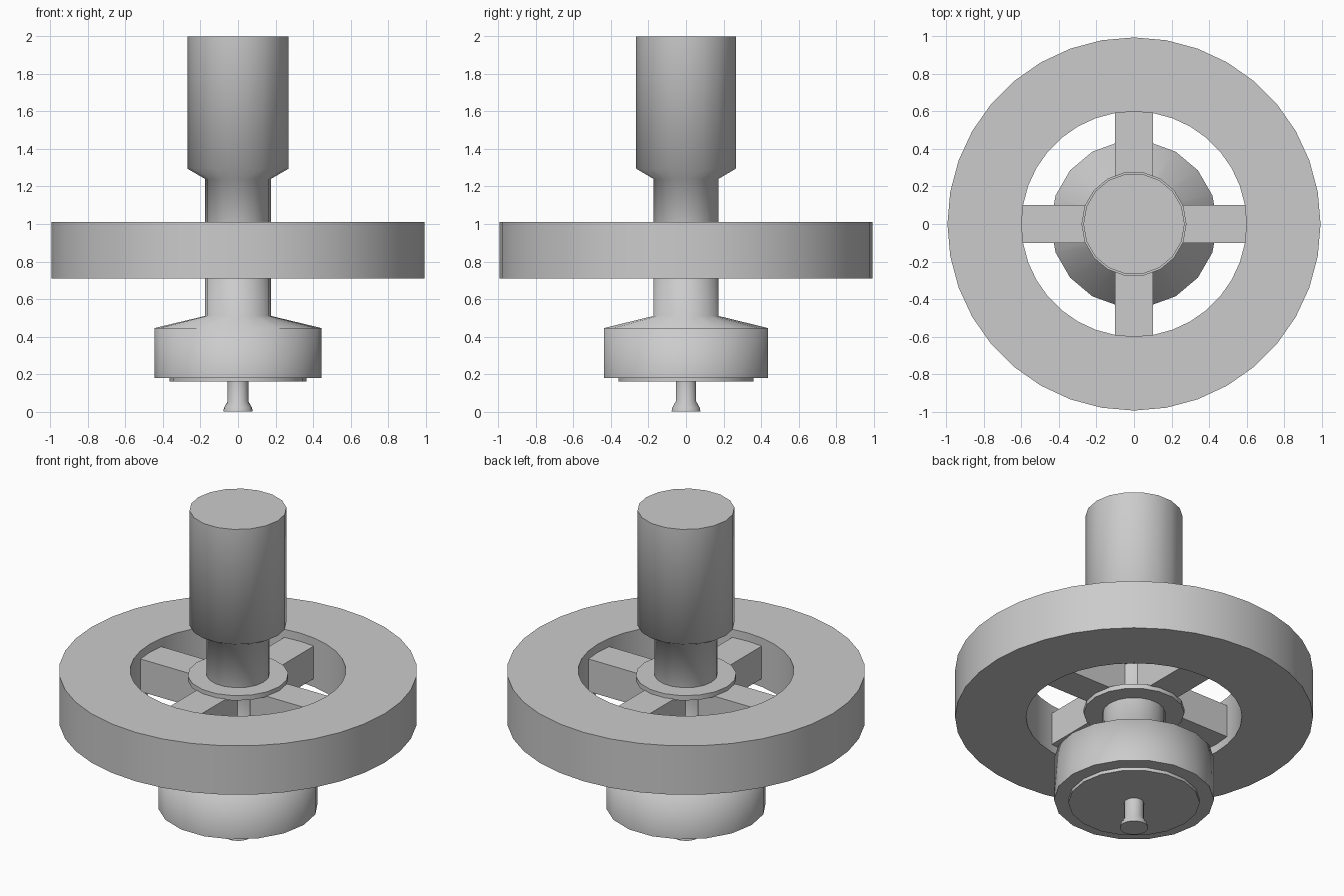
import bpy, bmesh
from math import radians, cos, sin, pi

if "Cube" in bpy.data.objects:
    bpy.data.objects.remove(bpy.data.objects["Cube"])


def finish(bm, name):
    """Smooth the curved walls, keep the right-angled rims sharp."""
    bmesh.ops.recalc_face_normals(bm, faces=bm.faces)
    for f in bm.faces:
        f.smooth = True
    for e in bm.edges:
        e.smooth = e.calc_face_angle(0) < radians(80)
    me = bpy.data.meshes.new(name)
    bm.to_mesh(me)
    bm.free()
    ob = bpy.data.objects.new(name, me)
    bpy.context.collection.objects.link(ob)
    return ob


def lathe(name, profile, sides, closed=False):
    """Revolve (radius, z) points; cap the ends or close into a ring."""
    bm = bmesh.new()
    rings = [[bm.verts.new((r * cos(2 * pi * i / sides), r * sin(2 * pi * i / sides), z))
              for i in range(sides)] for r, z in profile]
    pairs = list(zip(rings, rings[1:]))
    if closed:
        pairs.append((rings[-1], rings[0]))
    else:
        bm.faces.new(rings[0])
        bm.faces.new(rings[-1])
    for a, b in pairs:
        for i in range(sides):
            j = (i + 1) % sides
            bm.faces.new((a[i], a[j], b[j], b[i]))
    return finish(bm, name)


# Handle, shaft and weighted base with its bottom plate
lathe("shaft_body", [(0.365, 0.16), (0.365, 0.18), (0.445, 0.18), (0.445, 0.445),
                     (0.175, 0.51), (0.175, 1.24), (0.27, 1.295), (0.27, 2.0)], 18)

# Small stem with a flared tip
lathe("bottom_stem", [(0.078, 0.0), (0.075, 0.02), (0.055, 0.055), (0.055, 0.165)], 18)

# Wheel rim
lathe("wheel_rim", [(0.6, 0.71), (0.995, 0.71), (0.995, 1.01), (0.6, 1.01)], 36, closed=True)

# Hub flanges above and below the spokes
for name, z in (("hub_flange_top", 0.955), ("hub_flange_bottom", 0.735)):
    lathe(name, [(0.28, z), (0.28, z + 0.03)], 18)

# Four spokes
for k, side in enumerate(("right", "back", "left", "front")):
    bm = bmesh.new()
    bmesh.ops.create_cube(bm, size=1)
    bmesh.ops.scale(bm, vec=(0.45, 0.2, 0.2), verts=bm.verts)
    bmesh.ops.translate(bm, vec=(0.375, 0, 0.86), verts=bm.verts)
    finish(bm, "spoke_" + side).rotation_euler.z = k * pi / 2
